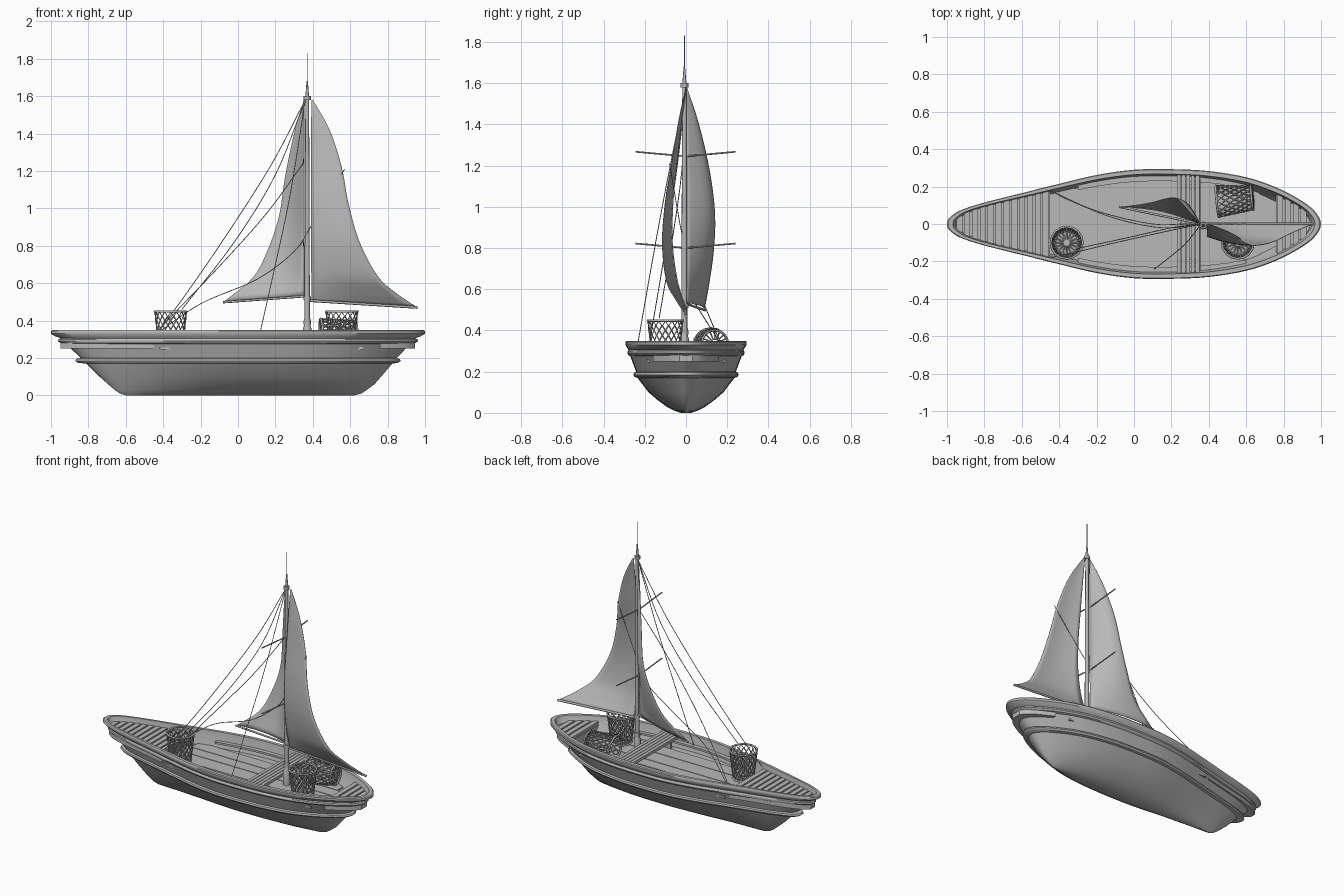
import bpy, bmesh, math
from mathutils import Vector, Matrix

cube = bpy.data.objects.get("Cube")
if cube:
    bpy.data.objects.remove(cube, do_unlink=True)

GREY = (0.48, 0.48, 0.48, 1)
mat = bpy.data.materials.new("plain_grey")
mat.use_nodes = True
mat.diffuse_color = GREY
mat.node_tree.nodes["Principled BSDF"].inputs["Base Color"].default_value = GREY


def add_mesh(name, verts, faces, fix=True):
    me = bpy.data.meshes.new(name)
    me.from_pydata([tuple(v) for v in verts], [], faces)
    if fix:
        bm = bmesh.new()
        bm.from_mesh(me)
        bmesh.ops.remove_doubles(bm, verts=bm.verts, dist=0.0002)
        bmesh.ops.recalc_face_normals(bm, faces=bm.faces)
        bm.to_mesh(me)
        bm.free()
    me.shade_smooth()
    me.set_sharp_from_angle(angle=math.radians(35))
    me.materials.append(mat)
    ob = bpy.data.objects.new(name, me)
    bpy.context.collection.objects.link(ob)
    return ob


def smooth_path(pts, n):
    """Catmull-Rom curve through the points."""
    p = [Vector(q) for q in pts]
    p = [2 * p[0] - p[1]] + p + [2 * p[-1] - p[-2]]
    out = []
    for a, b, c, d in zip(p, p[1:], p[2:], p[3:]):
        for i in range(n):
            t = i / n
            out.append(0.5 * (2 * b + (c - a) * t + (2 * a - 5 * b + 4 * c - d) * t ** 2
                              + (3 * b - a - 3 * c + d) * t ** 3))
    return out + [p[-2]]


def tube(name, pts, r, radii=None, cyclic=False):
    cu = bpy.data.curves.new(name, 'CURVE')
    cu.dimensions = '3D'
    cu.bevel_depth = r
    cu.bevel_resolution = 2
    cu.use_fill_caps = True
    sp = cu.splines.new('POLY')
    sp.points.add(len(pts) - 1)
    for i, p in enumerate(pts):
        sp.points[i].co = (*p, 1)
        sp.points[i].radius = radii[i] if radii else 1
    sp.use_cyclic_u = cyclic
    cu.materials.append(mat)
    ob = bpy.data.objects.new(name, cu)
    bpy.context.collection.objects.link(ob)
    return ob


def prism(name, poly, z0, z1):
    n = len(poly)
    verts = [(x, y, z) for z in (z0, z1) for x, y in poly]
    faces = [(i, (i + 1) % n, n + (i + 1) % n, n + i) for i in range(n)]
    return add_mesh(name, verts, faces + [tuple(range(n)), tuple(range(n, 2 * n))])


def box(name, x0, x1, y0, y1, z0, z1):
    return prism(name, [(x0, y0), (x1, y0), (x1, y1), (x0, y1)], z0, z1)


# Plan outline of the gunwale, one side
side = smooth_path([(-1, 0), (-.99, .03), (-.93, .072), (-.8, .115), (-.6, .165), (-.4, .215),
                    (-.2, .262), (0, .29), (.2, .293), (.4, .283), (.6, .25), (.75, .2),
                    (.87, .14), (.95, .085), (.99, .035), (1, 0)], 4)


def half(x):
    for a, b in zip(side, side[1:]):
        if a.x <= x <= b.x:
            return a.y + (b.y - a.y) * (x - a.x) / max(b.x - a.x, 1e-6)
    return 0


# Hull: stacked outlines (height, back end, front end, width), outside then inside
rings = [(0, -.6, .62, .08), (.01, -.63, .66, .19), (.03, -.66, .69, .32), (.06, -.695, .73, .46),
         (.1, -.74, .765, .62), (.17, -.81, .825, .8), (.174, -.855, .855, .85),
         (.184, -.87, .87, .87), (.195, -.865, .865, .86), (.2, -.84, .85, .825),
         (.275, -.92, .92, .92), (.28, -.95, .95, .95), (.29, -.963, .963, .967),
         (.3, -.96, .96, .96), (.305, -.945, .945, .945), (.315, -.975, .975, .97),
         (.33, -1, 1, 1), (.344, -1, 1, 1), (.35, -.993, .993, .985),
         (.35, -.968, .968, .91), (.31, -.955, .955, .89), (.25, -.9, .88, .83)]
loop = side + [Vector((p.x, -p.y)) for p in reversed(side[1:-1])]
N = len(loop)
verts, faces = [], []
for z, x0, x1, w in rings:
    verts += [(x0 + (x1 - x0) * (p.x + 1) / 2, p.y * w, z) for p in loop]
for r in range(len(rings) - 1):
    faces += [(r * N + i, r * N + (i + 1) % N, (r + 1) * N + (i + 1) % N, (r + 1) * N + i)
              for i in range(N)]
faces += [tuple(range(N)), tuple(range(len(verts) - N, len(verts)))]
add_mesh("hull", verts, faces)


# End decks with cross slats
def deck(name, x0, x1, z0, z1, n=10, w=.89):
    xs = [x0 + (x1 - x0) * i / n for i in range(n + 1)]
    edge = [(x, half(x / .955) * w) for x in xs]
    prism(name, edge + [(x, -y) for x, y in reversed(edge)], z0, z1)


deck("bow_deck", -.95, -.45, .25, .3)
deck("stern_deck", .76, .945, .25, .3)
for name, start, count in (("bow_slat", -.95, 12), ("stern_slat", .765, 4)):
    for i in range(count):
        x = start + i * .042
        deck(f"{name}_{i}", x, x + .032, .299, .318, 2, .895)

# Floor planks, side ledges and bench
for i, (y0, y1, x0) in enumerate([(-.19, -.095, -.42), (-.09, .015, -.46),
                                  (.02, .098, -.46), (.103, .19, -.42)]):
    box(f"floor_plank_{i}", x0, .76 - abs(y0 + y1) * .3, y0, y1, .245, .258)
for s, word in ((1, "left"), (-1, "right")):
    outer = [(x / 10, s * half(x / 10) * .9) for x in range(-3, 7)]
    inner = [(x, y - s * .035) for x, y in reversed(outer)]
    prism(f"{word}_ledge", outer + inner, .282, .295)
for i in range(5):
    x = .23 + i * .0245
    box(f"bench_plank_{i}", x, x + .021, -.268, .268, .312, .332)
for y in (-.2, .2):
    box("bench_support", .25, .33, y - .01, y + .01, .25, .313)

# Mast, base fittings, spreaders
MX, MY = .37, -.008
tube("mast", [(MX, MY, z) for z in (.25, .52, 1.2, 1.6, 1.68)], .014, [1.1, 1, .85, .7, .25])
tube("mast_spike", [(MX, MY, 1.66), (MX, MY, 1.83)], .002)
tube("mast_sleeve", [(MX, MY, z) for z in (.25, .36, .37, .41)], .022, [1, 1, .8, .8])
for z in (.39, .52, 1.59):
    tube("mast_collar", [(MX, MY, z - .01), (MX, MY, z + .01)], .019)
for z in (.8, 1.245):
    tube("spreader", [(.352, -.245, z + .022), (.352, 0, z), (.352, .24, z + .022)], .004)


# Sails: rows of (luff z, luff y, leech x, leech y, leech z)
def sail(name, luff_x, rows, n=10):
    rows = smooth_path(rows, 4)
    verts = []
    for zl, yl, x, y, z in rows:
        for i in range(n + 1):
            t = i / n
            belly = .25 * (y - yl) * math.sin(math.pi * t)
            verts.append((luff_x + (x - luff_x) * t, yl + (y - yl) * t + belly, zl + (z - zl) * t))
    m = n + 1
    faces = [(r * m + i, r * m + i + 1, (r + 1) * m + i + 1, (r + 1) * m + i)
             for r in range(len(rows) - 1) for i in range(n)]
    ob = add_mesh(name, verts, faces)
    mod = ob.modifiers.new("thickness", 'SOLIDIFY')
    mod.thickness = .003
    mod.offset = 0


sail("main_sail", .392, [(1.58, 0, .4, 0, 1.58), (1.42, -.02, .49, -.035, 1.42),
                         (1.22, -.042, .555, -.068, 1.22), (1.03, -.062, .59, -.1, 1.03),
                         (.83, -.066, .65, -.115, .82), (.66, -.045, .745, -.095, .64),
                         (.565, -.02, .84, -.05, .55), (.507, 0, .955, 0, .472)])
sail("fore_sail", .354, [(1.58, 0, .352, .003, 1.58), (1.4, 0, .3, .062, 1.4),
                         (1.17, 0, .252, .115, 1.17), (.96, 0, .22, .14, .96),
                         (.78, 0, .16, .133, .78), (.64, 0, .08, .112, .63),
                         (.535, 0, -.07, .09, .505)])
tube("main_boom", [(.375, 0, .507), (.96, 0, .47)], .007)
tube("fore_boom", [(.36, 0, .53), (-.08, .092, .498)], .006)

# Rigging lines
for i, pts in enumerate([
        [(.36, 0, 1.58), (.17, -.04, 1.22), (-.1, -.1, .8), (-.33, -.155, .47), (-.45, -.18, .32)],
        [(.355, 0, 1.25), (.15, -.02, .97), (-.1, .03, .69), (-.33, .12, .45), (-.45, .18, .32)],
        [(.36, 0, 1.58), (.28, -.1, 1.08), (.2, -.17, .7), (.11, -.24, .3)],
        [(.57, -.08, 1.21), (.4, -.03, .92), (.3, 0, .77), (.1, 0, .62), (-.2, .07, .49),
         (-.45, .18, .32)],
        [(.36, 0, 1.58), (.2, -.02, 1.18), (-.02, -.07, .82), (-.3, -.13, .46)]]):
    tube(f"rigging_line_{i}", smooth_path(pts, 6), .0022)


# Woven baskets: diamond lattice, spoked base and round rims
def basket(name, place, n=16, levels=9, h=.19):
    def rad(i):
        return .064 + .021 * i / (levels - 1)

    def ring(r, z, off=0):
        return [(r * math.cos((j + off) * math.tau / n), r * math.sin((j + off) * math.tau / n), z)
                for j in range(n)]

    verts, faces = [], []
    for i in range(levels):
        verts += ring(rad(i), h * i / (levels - 1), .5 * (i % 2))
    for i in range(1, levels - 1):
        for j in range(n):
            k = (j + 1) % n
            mid = k if i % 2 == 0 else j
            mid = j if i % 2 == 0 else k
            faces.append(((i - 1) * n + mid, i * n + k, (i + 1) * n + mid, i * n + j))
    hub = len(verts)
    verts += ring(.018, 0)
    faces += [(j, (j + 1) % n, hub + (j + 1) % n, hub + j) for j in range(n)]
    ob = add_mesh(name, verts, faces, False)
    mod = ob.modifiers.new("weave", 'WIREFRAME')
    mod.thickness = .007
    ob.matrix_world = place
    for r, z, part in ((rad(0), .003, "base_ring"), (rad(levels - 1), h, "rim")):
        tube(f"{name}_{part}", ring(r, z), .006, cyclic=True).matrix_world = place


FLOOR = .258
basket("bow_basket", Matrix.Translation((-.36, -.1, FLOOR)))
basket("stern_basket", Matrix.Translation((.555, -.1, FLOOR)))
basket("fallen_basket", Matrix.Translation((.635, .14, .337)) @ Matrix.Rotation(.1, 4, 'Z')
       @ Matrix.Rotation(-math.pi / 2 - .06, 4, 'Y'))
